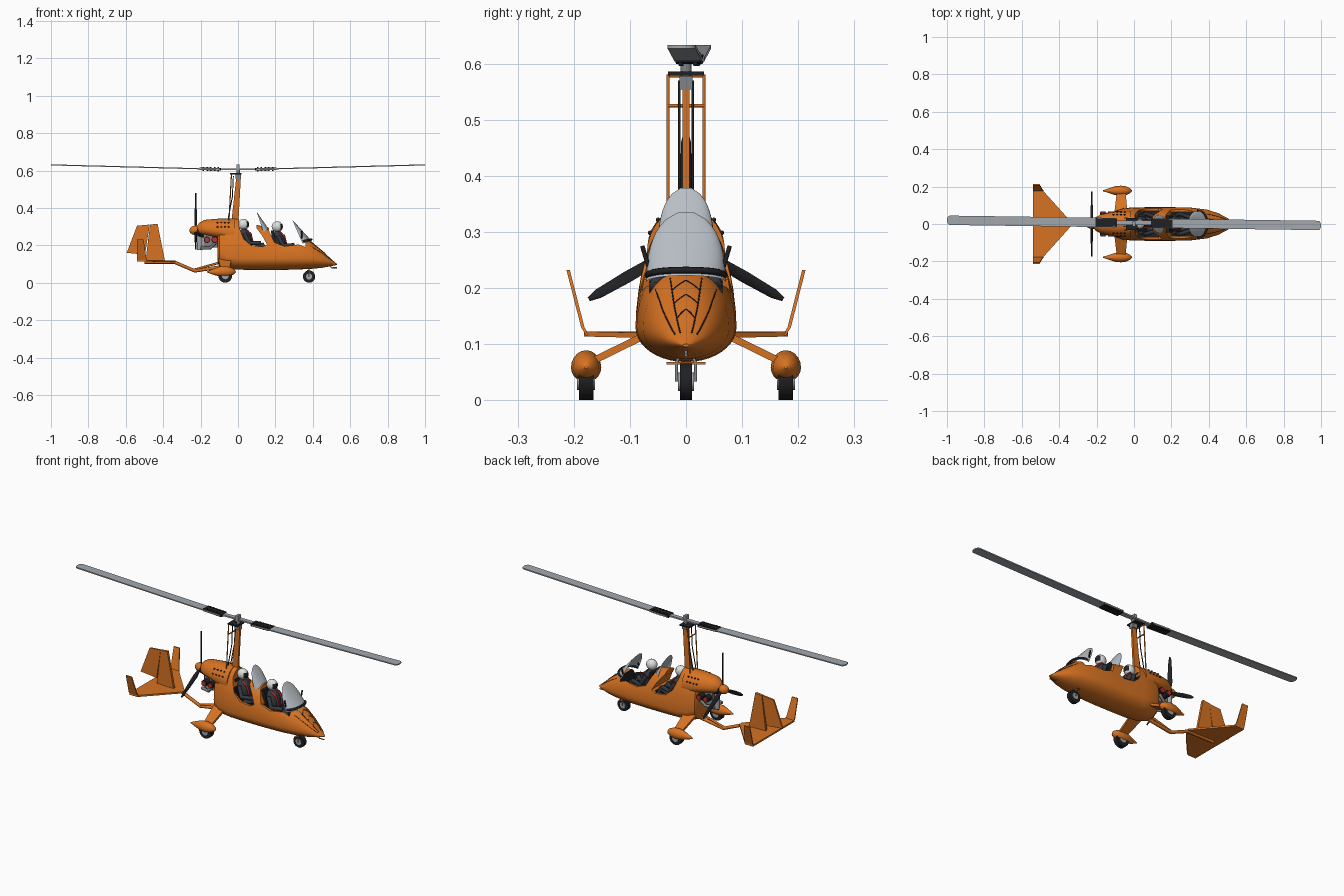
import bpy, bmesh, math
from math import sin, cos, pi, sqrt
from mathutils import Matrix, Vector

cube = bpy.data.objects.get("Cube")
if cube:
    bpy.data.objects.remove(cube)


def material(name, r, g, b):
    m = bpy.data.materials.new(name)
    m.use_nodes = True
    m.diffuse_color = (r, g, b, 1)
    m.node_tree.nodes["Principled BSDF"].inputs["Base Color"].default_value = (r, g, b, 1)
    return m


ORANGE = material("orange paint", .68, .17, .016)
BLACK = material("black", .015, .015, .017)
SUIT = material("dark suit", .035, .04, .05)
SILVER = material("blade grey", .36, .39, .42)
GLASS = material("screen grey", .48, .52, .56)
WHITE = material("helmet white", .75, .75, .73)
RED = material("red", .5, .03, .03)
METAL = material("engine metal", .22, .23, .24)


# ---- helpers
def add(name, bm, *mats):
    bmesh.ops.recalc_face_normals(bm, faces=bm.faces)
    me = bpy.data.meshes.new(name)
    bm.to_mesh(me)
    bm.free()
    for m in mats:
        me.materials.append(m)
    me.shade_smooth()
    me.set_sharp_from_angle(angle=.6)
    ob = bpy.data.objects.new(name, me)
    bpy.context.scene.collection.objects.link(ob)
    return ob


def loft(name, rings, *mats):
    bm = bmesh.new()
    vs = [[bm.verts.new(p) for p in r] for r in rings]
    n = len(vs[0])
    for a, b in zip(vs, vs[1:]):
        for i in range(n):
            bm.faces.new((a[i], a[(i + 1) % n], b[(i + 1) % n], b[i]))
    bm.faces.new(vs[0])
    bm.faces.new(vs[-1])
    return add(name, bm, *mats)


def plate(name, pts, thick, *mats):
    """Polygon given thickness along a vector, centred on the polygon."""
    t = Vector(thick) / 2
    return loft(name, [[Vector(p) - t for p in pts], [Vector(p) + t for p in pts]], *mats)


def box(name, centre, size, mat):
    bm = bmesh.new()
    bmesh.ops.create_cube(bm, size=1, matrix=Matrix.Translation(centre) @ Matrix.Diagonal((*size, 1)))
    return add(name, bm, mat)


def ball(name, centre, size, mat, tilt=0):
    bm = bmesh.new()
    m = Matrix.Translation(centre) @ Matrix.Rotation(tilt, 4, 'Y') @ Matrix.Diagonal((*size, 1))
    bmesh.ops.create_uvsphere(bm, u_segments=20, v_segments=12, radius=1, matrix=m)
    return add(name, bm, mat)


def rod(name, a, b, r, mat, r2=None):
    a, b = Vector(a), Vector(b)
    bm = bmesh.new()
    turn = (b - a).to_track_quat('Z', 'Y').to_matrix().to_4x4()
    bmesh.ops.create_cone(bm, cap_ends=True, segments=20, radius1=r, radius2=r if r2 is None else r2,
                          depth=(b - a).length, matrix=Matrix.Translation((a + b) / 2) @ turn)
    return add(name, bm, mat)


def tube(name, pts, r, mat):
    cu = bpy.data.curves.new(name, 'CURVE')
    cu.dimensions = '3D'
    cu.bevel_depth, cu.bevel_resolution, cu.use_fill_caps = r, 2, True
    sp = cu.splines.new('POLY')
    sp.points.add(len(pts) - 1)
    for q, p in zip(sp.points, pts):
        q.co = (*p, 1)
    cu.materials.append(mat)
    ob = bpy.data.objects.new(name, cu)
    bpy.context.scene.collection.objects.link(ob)
    return ob


def oval(x, low, top, half, mid, a):
    return Vector((x, half * cos(a), mid + sin(a) * (top - mid if sin(a) > 0 else mid - low)))


def ring(station, n=40):
    return [oval(*station, 2 * pi * i / n) for i in range(n)]


# ---- fuselage: x, bottom, top, half width, height of widest point
HULL = [(-.11, .12, .3, .05, .2), (-.1, .085, .335, .07, .16), (-.06, .073, .342, .084, .14),
        (0, .07, .342, .089, .13), (.1, .068, .31, .09, .13), (.2, .068, .285, .09, .13),
        (.3, .07, .255, .088, .13), (.39, .074, .222, .077, .128), (.45, .08, .172, .058, .12),
        (.5, .089, .125, .032, .108), (.53, .095, .1, .006, .098)]
hull = loft("fuselage", [ring(s) for s in HULL], ORANGE, BLACK)


def on_hull(x, a):
    for s, t in zip(HULL, HULL[1:]):
        if s[0] <= x <= t[0]:
            k = (x - s[0]) / (t[0] - s[0])
            return oval(*s, a).lerp(oval(*t, a), k)


# cockpit openings: scalloped sides, then a dark well in each
def cut(profile, width, slot):
    c = plate("cutter", [(x, 0, z) for x, z in profile], (0, width, 0), ORANGE, BLACK)
    for f in c.data.polygons:
        f.material_index = slot
    c.hide_render = True
    mod = hull.modifiers.new("cut", 'BOOLEAN')
    mod.operation, mod.object, mod.solver = 'DIFFERENCE', c, 'EXACT'
    bpy.context.view_layer.objects.active = hull
    bpy.ops.object.modifier_apply(modifier="cut")
    bpy.data.objects.remove(c)


cut([(.005, .4), (.005, .3), (.03, .235), (.07, .2), (.13, .192), (.155, .205), (.13, .25), (.1, .29), (.09, .4)], .3, 0)
cut([(.165, .4), (.165, .28), (.195, .215), (.25, .195), (.33, .205), (.38, .228), (.375, .4)], .3, 0)
cut([(.02, .11), (.02, .26), (.14, .23), (.15, .11)], .14, 1)
cut([(.2, .11), (.2, .22), (.25, .25), (.36, .25), (.36, .11)], .13, 1)
hull.data.set_sharp_from_angle(angle=.6)

# nose seams
for a in (.8, 1.2):
    for s in (a, pi - a):
        tube("nose_seam", [on_hull(.385 + .12 * i / 8, s) for i in range(9)], .0012, BLACK)
for x in (.4, .43, .46):
    tube("nose_arc", [on_hull(x + .015 * abs(i) / 6, pi / 2 + i * .06) for i in range(-6, 7)], .0012, BLACK)

# engine cowl with vent dots
COWL = [(-.222, .27, .3, .015, .285), (-.205, .258, .322, .036, .285), (-.18, .252, .336, .05, .285),
        (-.1, .235, .343, .068, .275), (-.02, .2, .343, .07, .26)]
loft("engine_cowl", [ring(s, 28) for s in COWL], ORANGE)
for side in (0, 1):
    for row, a in enumerate((.35, .75)):
        for i in range(4):
            p = oval(*COWL[3], a if side == 0 else pi - a) + Vector((-.01 + .02 * i, 0, 0))
            ball("vent_dot", p, (.005, .004, .004), BLACK)

# windscreens
def screen(name, base, top, half, low, high, sweep):
    bm = bmesh.new()
    rows, cols = 10, 16
    vs = []
    for j in range(rows + 1):
        s = j / rows * .985
        w = half * sqrt(1 - s ** 2.4)
        line = []
        for i in range(cols + 1):
            t = 2 * i / cols - 1
            y = w * sin(t * pi / 2)
            line.append(bm.verts.new((base + (top - base) * s - sweep * t * t * (1 - s), y,
                                      low + (high - low) * s - .012 * t * t * (1 - s))))
        vs.append(line)
    for a, b in zip(vs, vs[1:]):
        for i in range(cols):
            bm.faces.new((a[i], a[i + 1], b[i + 1], b[i]))
    return add(name, bm, GLASS)


screen("front_screen", .395, .29, .071, .222, .337, .05)
screen("rear_screen", .165, .1, .05, .285, .38, .03)
tube("dash_trim", [(.392 - .045 * t * t, .068 * sin(t * pi / 2), .232 - .01 * t * t)
                   for t in [i / 6 - 1 for i in range(13)]], .006, BLACK)


# ---- crew
def crew(x, z):
    head = ball("helmet", (x, 0, z), (.03, .026, .029), WHITE)
    head.data.materials.append(BLACK)
    for f in head.data.polygons:
        if f.normal.x > .6 and abs(f.normal.z) < .5:
            f.material_index = 1
    ball("torso", (x + .012, 0, z - .078), (.034, .045, .06), SUIT, -.25)
    plate("seat_back", [(x - .035, 0, z - .02), (x - .02, 0, z - .02), (x + .02, 0, z - .17), (x - .01, 0, z - .17)],
          (0, .09, 0), BLACK)
    for s in (-1, 1):
        tube("arm", [(x + .005, s * .04, z - .05), (x + .03, s * .055, z - .1), (x + .09, s * .035, z - .1)], .012, SUIT)
        tube("leg", [(x + .03, s * .025, z - .14), (x + .1, s * .032, z - .11), (x + .13, s * .03, z - .18)], .015, SUIT)
        tube("harness", [(x + .01, s * .022, z - .028), (x + .038, s * .02, z - .05), (x + .05, s * .014, z - .1)], .005, RED)


crew(.03, .312)
crew(.21, .3)

# ---- engine and propeller
box("engine_block", (-.14, 0, .225), (.09, .06, .075), METAL)
rod("gearbox", (-.22, 0, .28), (-.16, 0, .26), .026, BLACK)
for s in (-1, 1):
    for x in (-.165, -.125):
        rod("cylinder", (x, s * .025, .23), (x, s * .062, .23), .017, BLACK)
        rod("cylinder_cap", (x, s * .06, .23), (x, s * .068, .23), .013, RED)
    tube("exhaust_pipe", [(-.12, s * .05, .215), (-.15, s * .045, .185), (-.2, s * .03, .185)], .008, METAL)
rod("silencer", (-.205, .02, .175), (-.205, .02, .25), .014, SILVER)
ball("spinner", (-.228, 0, .28), (.032, .025, .025), ORANGE)
for k in range(3):
    a = pi / 2 + k * 2 * pi / 3
    out, side = Vector((0, cos(a), sin(a))), Vector((0, -sin(a), cos(a)))
    rings = []
    for r, chord, tw in ((.015, .012, .9), (.06, .024, .7), (.12, .023, .4), (.18, .018, .25), (.2, .008, .2)):
        d = side * cos(tw) + Vector((sin(tw), 0, 0))
        n = out.cross(d).normalized()
        c = Vector((-.226, 0, .28)) + out * r
        rings.append([c + d * chord / 2 * cos(q * pi / 4) + n * .003 * sin(q * pi / 4) for q in range(8)])
    loft("propeller_blade", rings, BLACK)

# ---- mast and rotor
plate("mast", [(-.036, 0, .32), (.002, 0, .32), (.016, 0, .575), (-.008, 0, .575)], (0, .012, 0), ORANGE)
for s in (-1, 1):
    tube("control_rod", [(-.05, s * .032, .3), (-.035, s * .032, .58)], .003, ORANGE)
    tube("control_cable", [(-.055, s * .012, .33), (-.03, s * .012, .46), (-.025, s * .012, .57)], .0025, BLACK)
for z in (.525, .578):
    tube("cross_bar", [(-.037, -.032, z), (-.037, .032, z)], .003, ORANGE)
box("head_plate", (-.012, 0, .582), (.06, .064, .007), BLACK)
box("head_block", (.002, 0, .566), (.03, .024, .024), METAL)
rod("rotor_shaft", (.002, 0, .57), (.002, 0, .606), .01, METAL)
box("teeter_tower", (0, 0, .615), (.016, .026, .032), SILVER)
box("hub_bar", (0, .006, .607), (.22, .024, .008), SILVER)
for s in (-1, 1):
    def at(x, y):
        return (s * x, .006 - .014 * s * x + y, .604 + .026 * x)
    tip = [(.985 + .015 * cos(a), .025 * sin(a)) for a in [i * pi / 8 - pi / 2 for i in range(9)]]
    plate("rotor_blade", [at(x, y) for x, y in [(.1, -.025)] + tip + [(.1, .025)]], (0, 0, .006), SILVER)
    plate("blade_grip", [at(x, y) for x, y in ((.09, -.022), (.205, -.022), (.205, .022), (.09, .022))],
          (0, 0, .014), BLACK)
    for i in range(5):
        for y in (-.013, .013):
            p = Vector(at(.105 + .02 * i, y))
            rod("grip_bolt", p - Vector((0, 0, .011)), p + Vector((0, 0, .011)), .004, BLACK)

# ---- tail
tube("tail_boom", [(-.5, 0, .11), (-.34, 0, .11), (-.23, 0, .063), (-.09, 0, .085)], .009, ORANGE)
tube("boom_strut", [(-.24, 0, .068), (-.09, 0, .11)], .006, ORANGE)
plate("tailplane", [(-.54, -.182, .118), (-.49, -.182, .118), (-.335, -.01, .114), (-.335, .01, .114),
                    (-.49, .182, .118), (-.54, .182, .118)], (0, 0, .009), ORANGE)
plate("tail_fin", [(-.47, 0, .311), (-.43, 0, .315), (-.39, 0, .112), (-.495, 0, .112)], (0, .014, 0), ORANGE)
plate("rudder", [(-.54, 0, .305), (-.472, 0, .311), (-.497, 0, .15), (-.595, 0, .16)], (0, .009, 0), ORANGE)
for s in (-1, 1):
    plate("winglet", [(-.54, s * .175, .115), (-.483, s * .175, .115), (-.49, s * .184, .13),
                      (-.505, s * .21, .232), (-.54, s * .21, .232), (-.54, s * .184, .13)], (0, .006, 0), ORANGE)

# ---- undercarriage
def wheel(x, y, r, w):
    rod("tyre", (x, y - w / 2, r), (x, y + w / 2, r), r, BLACK)
    rod("wheel_hub", (x, y - w / 2 - .003, r), (x, y + w / 2 + .003, r), r * .5, SILVER)


POD = [(-.165, .055, .06, .003, .058), (-.13, .042, .075, .014, .058), (-.1, .034, .086, .024, .058),
       (-.07, .032, .089, .027, .058), (-.04, .036, .083, .023, .058), (-.02, .046, .072, .013, .058),
       (-.012, .056, .06, .003, .058)]
for s in (-1, 1):
    wheel(-.068, s * .178, .037, .026)
    pod = loft("wheel_fairing", [ring(p, 20) for p in POD], ORANGE)
    pod.location.y = s * .178
    plate("main_leg", [(-.105, s * .06, .122), (-.035, s * .06, .122), (-.045, s * .17, .068), (-.092, s * .17, .068)],
          (0, 0, .014), ORANGE)
    tube("nose_fork", [(.38, s * .017, .033), (.38, s * .017, .066), (.375, s * .008, .09)], .003, METAL)
    tube("mirror_arm", [(.34, s * .066, .235), (.34, s * .078, .275)], .004, BLACK)
wheel(.38, 0, .033, .022)
box("nose_axle_bar", (.376, 0, .066), (.012, .07, .005), ORANGE)
tube("nose_probe", [(.49, 0, .092), (.5, 0, .08), (.53, 0, .08)], .003, METAL)
